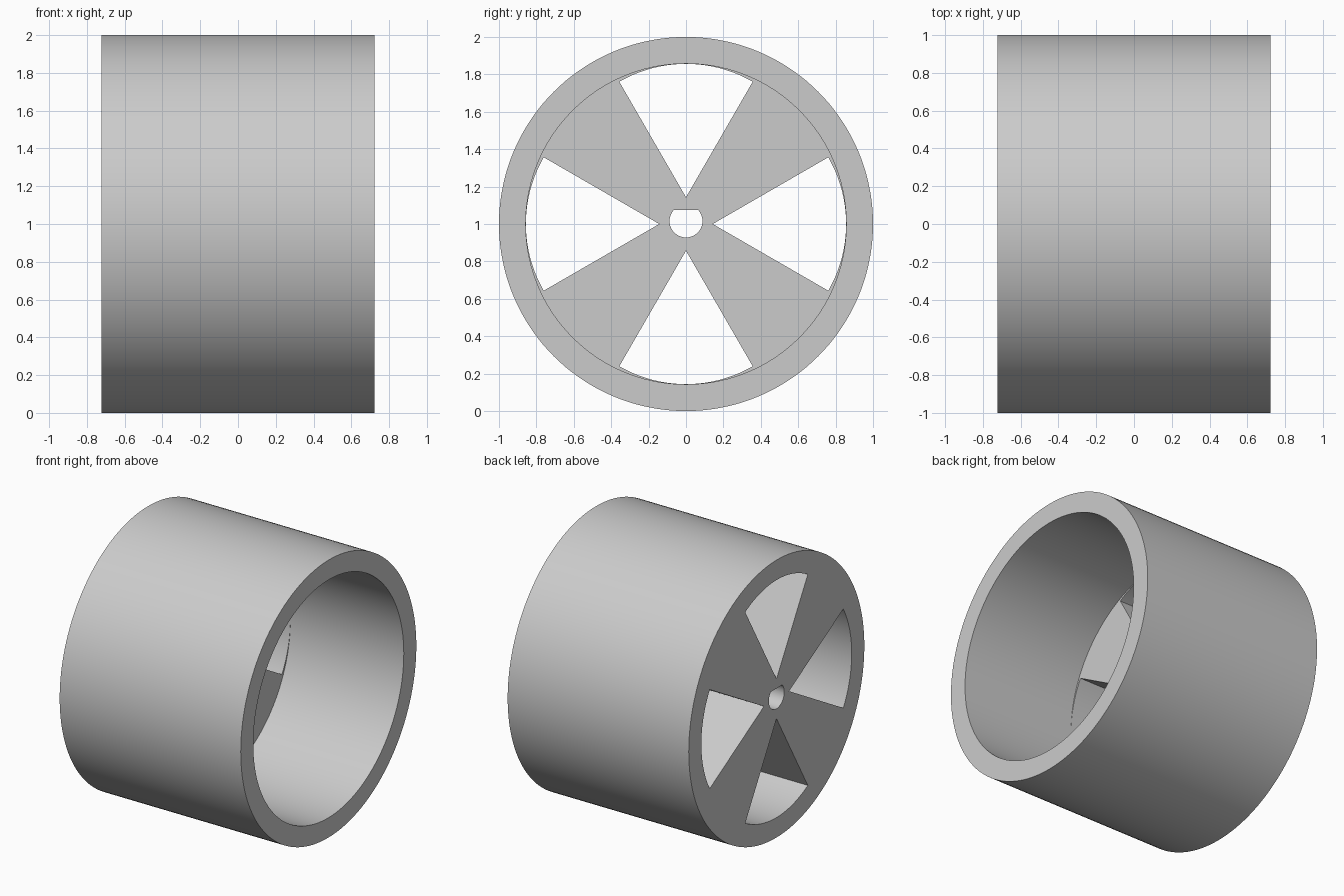
import bpy, bmesh, math
from math import sin, cos, pi, radians

if "Cube" in bpy.data.objects:
    bpy.data.objects.remove(bpy.data.objects["Cube"])

HALF = 0.722          # half width along x
OUTER, INNER = 1.0, 0.857
WEB = 0.54            # thickness of the spoked web at the -x end
AXLE_Z = 1.0

grey = bpy.data.materials.new("grey")
grey.diffuse_color = (0.6, 0.6, 0.6, 1)
grey.use_nodes = True
grey.node_tree.nodes["Principled BSDF"].inputs["Base Color"].default_value = grey.diffuse_color


def arc(cy, cz, r, a0, a1, n):
    """Points of an arc in the yz plane, n steps from a0 to a1."""
    return [(cy + r * cos(a0 + (a1 - a0) * i / n),
             cz + r * sin(a0 + (a1 - a0) * i / n)) for i in range(n + 1)]


def prism(name, outline, x0, x1):
    """Extrude a yz outline (relative to the axle) along x."""
    bm = bmesh.new()
    face = bm.faces.new([bm.verts.new((x0, y, z + AXLE_Z)) for y, z in outline])
    top = bmesh.ops.extrude_face_region(bm, geom=[face])["geom"]
    bmesh.ops.translate(bm, vec=(x1 - x0, 0, 0),
                        verts=[v for v in top if isinstance(v, bmesh.types.BMVert)])
    bmesh.ops.recalc_face_normals(bm, faces=bm.faces)
    mesh = bpy.data.meshes.new(name)
    bm.to_mesh(mesh)
    bm.free()
    mesh.materials.append(grey)
    obj = bpy.data.objects.new(name, mesh)
    bpy.context.collection.objects.link(obj)
    return obj


def circle(r, n=144):
    return arc(0, 0, r, 0, 2 * pi, n)[:-1]


# Solid wheel body
wheel = prism("wheel", circle(OUTER), -HALF, HALF)

# Deep recess open at the +x end
cutters = [prism("recess_cutter", circle(INNER), -HALF + WEB, HALF + 0.1)]

# Four wedge windows between the spokes, each a 60 degree sector
for k in range(4):
    a = k * pi / 2
    ty, tz = 0.143 * cos(a), 0.143 * sin(a)
    sector = [(ty, tz)] + arc(ty, tz, 0.713, a - radians(30), a + radians(30), 32)
    cutters.append(prism("window_cutter", sector, -HALF - 0.1, -HALF + WEB + 0.1))

# D-shaped axle bore with a flat on top
flat = math.asin(0.059 / 0.088)
bore = arc(0, 0.016, 0.088, pi - flat, 2 * pi + flat, 40)
cutters.append(prism("bore_cutter", bore, -HALF - 0.1, -HALF + WEB + 0.1))

# Cut the openings
bpy.context.view_layer.objects.active = wheel
wheel.select_set(True)
for c in cutters:
    c.hide_render = True
    mod = wheel.modifiers.new("cut", "BOOLEAN")
    mod.operation = "DIFFERENCE"
    mod.solver = "EXACT"
    mod.object = c
    bpy.ops.object.modifier_apply(modifier=mod.name)
for c in cutters:
    bpy.data.objects.remove(c, do_unlink=True)

bpy.ops.object.shade_smooth_by_angle(angle=radians(30))
